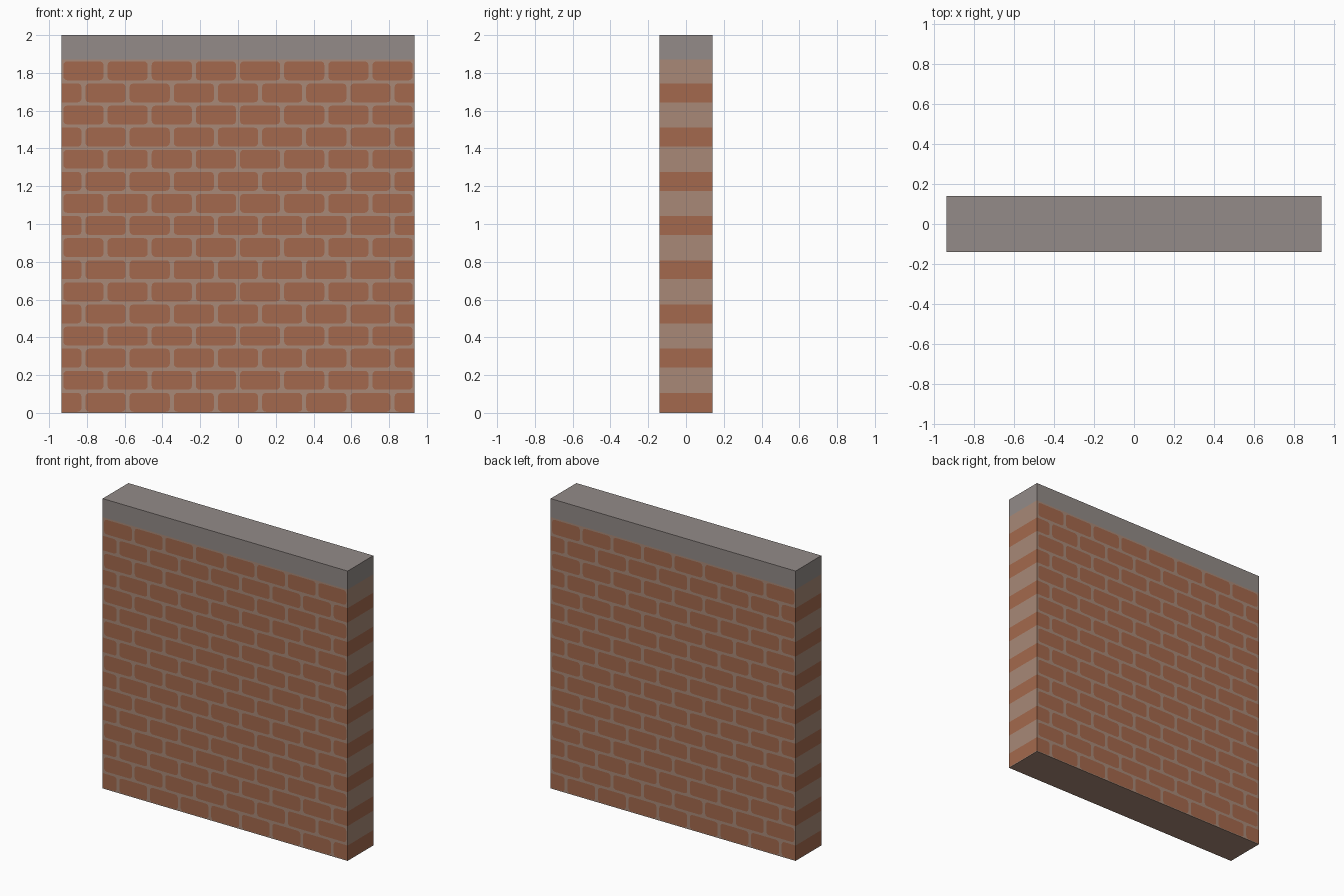
import bpy, bmesh, math
from mathutils import Vector, Matrix

if "Cube" in bpy.data.objects:
    bpy.data.objects.remove(bpy.data.objects["Cube"])

HX, HY, TOP = 0.935, 0.14, 2.0          # half width, half depth, height
ROWS, PITCH = 16, 0.117                  # brick courses
WALL_TOP = ROWS * PITCH
CELL = 2 * HX / 8                        # brick length with joint
Z_LO, Z_HI, GAP, R = 0.006, 0.106, 0.0105, 0.02


def material(name, r, g, b):
    lin = [((c / 255 + 0.055) / 1.055) ** 2.4 for c in (r, g, b)]
    m = bpy.data.materials.new(name)
    m.diffuse_color = (*lin, 1)
    m.use_nodes = True
    m.node_tree.nodes["Principled BSDF"].inputs["Base Color"].default_value = m.diffuse_color
    return m


mortar = material("mortar", 168, 137, 119)
brick = material("brick red", 164, 105, 77)
stone = material("cap grey", 147, 139, 136)


def finish(bm, name, mats):
    me = bpy.data.meshes.new(name)
    bm.to_mesh(me)
    bm.free()
    for m in mats:
        me.materials.append(m)
    ob = bpy.data.objects.new(name, me)
    bpy.context.collection.objects.link(ob)


def face(bm, pts, mat, turn):
    """Add a face from points, dropping repeated ones."""
    clean = []
    for p in pts:
        if all((Vector(p) - Vector(q)).length > 1e-5 for q in clean):
            clean.append(p)
    if len(clean) > 2:
        f = bm.faces.new([bm.verts.new(turn @ Vector(p)) for p in clean])
        f.material_index = mat


def brick_cell(bm, x0, x1, z, turn):
    """One rounded brick with its ring of mortar; flush where it meets the wall end."""
    left_half = x1 - x0 < CELL * 0.9 and x0 < 0
    right_half = x1 - x0 < CELL * 0.9 and x0 > 0
    a = x0 if left_half else x0 + GAP
    b = x1 if right_half else x1 - GAP
    lo, hi = z + Z_LO, z + Z_HI
    rl, rr = (0 if left_half else R), (0 if right_half else R)
    corners = [(a, lo, 1, 1, rl, x0, z, 180), (b, lo, -1, 1, rr, x1, z, 270),
               (b, hi, -1, -1, rr, x1, z + PITCH, 0), (a, hi, 1, -1, rl, x0, z + PITCH, 90)]
    inner, outer = [], []
    for cx, cz, sx, sz, r, ox, oz, start in corners:
        for k in range(4):
            t = math.radians(start + 30 * k)
            inner.append((cx + sx * r + r * math.cos(t), -HY, cz + sz * r + r * math.sin(t)))
            outer.append((ox, -HY, oz))
    face(bm, inner, 1, turn)
    for i in range(len(inner)):
        j = (i + 1) % len(inner)
        face(bm, (inner[j], inner[i], outer[i], outer[j]), 0, turn)


# Brick wall: front, back and both ends as one skin
bm = bmesh.new()
for angle in (0, math.pi):
    turn = Matrix.Rotation(angle, 3, 'Z')
    for row in range(ROWS):
        z = row * PITCH
        if row % 2:
            xs = [-HX + CELL * k for k in range(9)]
            ends = [(z, z + PITCH, 0)]
        else:
            xs = [-HX] + [-HX + CELL * (k + 0.5) for k in range(8)] + [HX]
            ends = [(z, z + Z_LO, 0), (z + Z_LO, z + Z_HI, 1), (z + Z_HI, z + PITCH, 0)]
        for x0, x1 in zip(xs, xs[1:]):
            brick_cell(bm, x0, x1, z, turn)
        for lo, hi, mat in ends:
            face(bm, [(HX, -HY, lo), (HX, HY, lo), (HX, HY, hi), (HX, -HY, hi)], mat, turn)
# Underside
face(bm, [(-HX, -HY, 0), (-HX, HY, 0), (HX, HY, 0), (HX, -HY, 0)], 0, Matrix.Identity(3))
bmesh.ops.remove_doubles(bm, verts=bm.verts, dist=1e-5)
bmesh.ops.recalc_face_normals(bm, faces=bm.faces)
finish(bm, "brick_wall", [mortar, brick])

# Grey cap on top, open where it sits on the wall
bm = bmesh.new()
bmesh.ops.create_cube(bm, size=1)
for v in bm.verts:
    v.co = (v.co.x * 2 * HX, v.co.y * 2 * HY, TOP if v.co.z > 0 else WALL_TOP - 0.003)
bm.normal_update()
bmesh.ops.delete(bm, geom=[f for f in bm.faces if f.normal.z < -0.5], context='FACES_ONLY')
for v in bm.verts:
    if v.co.z < TOP - 0.01:
        v.co.z = WALL_TOP
finish(bm, "wall_cap", [stone])
